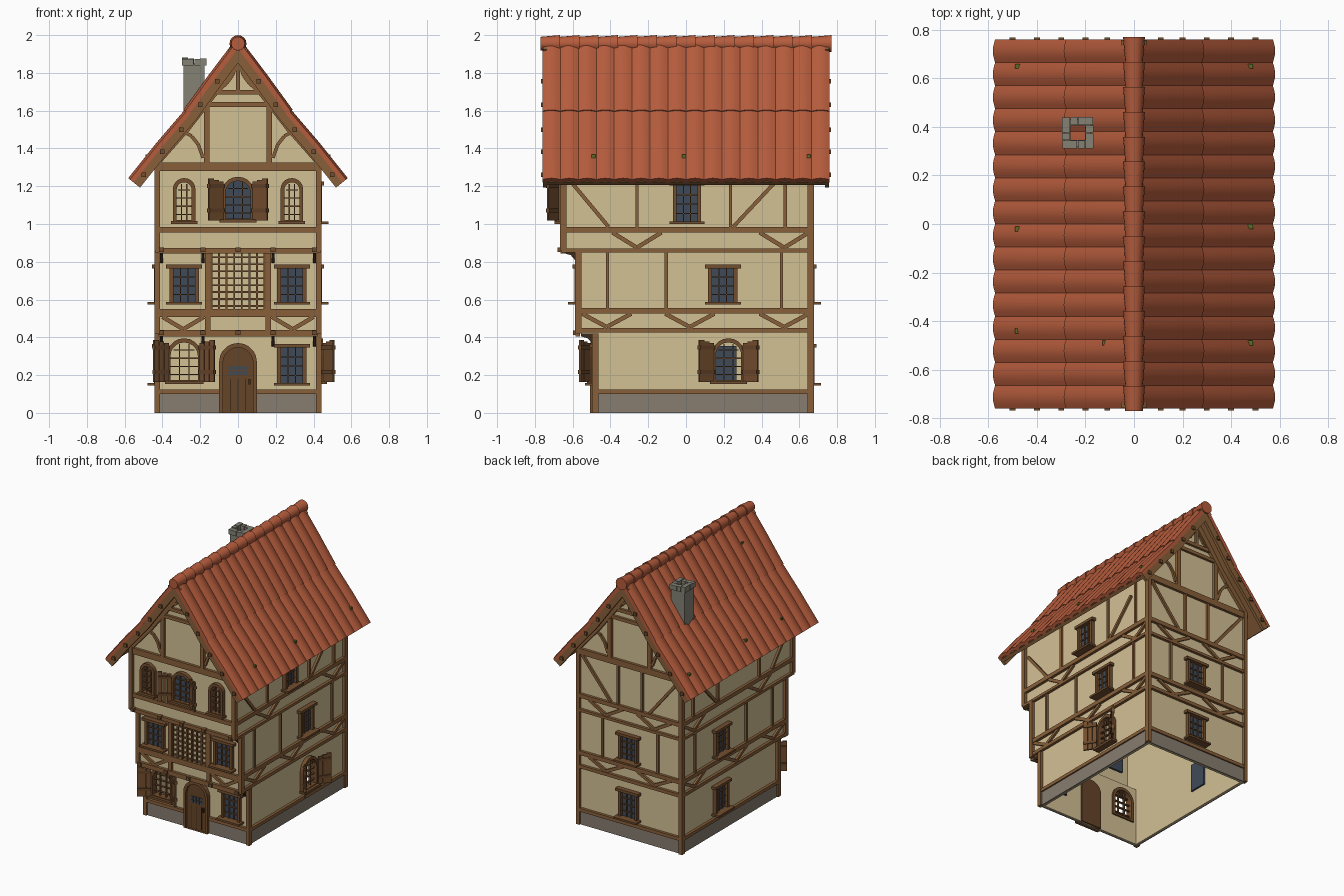
import bpy, bmesh, math, random
from mathutils import Matrix, Vector

if "Cube" in bpy.data.objects:
    bpy.data.objects.remove(bpy.data.objects["Cube"])

random.seed(4)
T = lambda x, y, z=0: Matrix.Translation((x, y, z))
R = lambda a, axis='Z': Matrix.Rotation(math.radians(a), 4, axis)

# flat colours, given as sRGB and stored linear
COLOURS = dict(plaster=(.83, .755, .585), timber=(.535, .375, .225), frame_wood=(.45, .305, .18),
               door_wood=(.40, .27, .16), dark_wood=(.24, .17, .11), glass=(.25, .29, .345),
               plinth_stone=(.53, .49, .44), chimney_stone=(.52, .51, .46),
               roof_tile=(.71, .36, .235), moss=(.36, .42, .15))
mats = {}
for n, c in COLOURS.items():
    mats[n] = bpy.data.materials.new(n)
    mats[n].diffuse_color = (*[((v + .055) / 1.055) ** 2.4 for v in c], 1)

parts = {}


def part(name, mat):
    return parts.setdefault(name, (bmesh.new(), mat))[0]


def loft(name, mat, loops):
    bm = part(name, mat)
    rows = [[bm.verts.new(p) for p in l] for l in loops]
    n = len(rows[0])
    for a, b in zip(rows, rows[1:]):
        for i in range(n):
            bm.faces.new((a[i], a[(i + 1) % n], b[(i + 1) % n], b[i]))
    bm.faces.new(rows[0])
    bm.faces.new(rows[-1])


def prism(name, mat, M, pts, a, b):
    loft(name, mat, [[M @ Vector((x, y, z)) for x, z in pts] for y in (a, b)])


def box(name, mat, M, x0, x1, z0, z1, out, inn=.005):
    prism(name, mat, M, [(x0, z0), (x1, z0), (x1, z1), (x0, z1)], -out, inn)


def beam(name, M, x0, z0, x1, z1, w=.02, out=.015, mat='timber'):
    d = Vector((x1 - x0, z1 - z0)).normalized() * w / 2
    prism(name, mat, M, [(x0 - d.y, z0 + d.x), (x0 + d.y, z0 - d.x),
                         (x1 + d.y, z1 - d.x), (x1 - d.y, z1 + d.x)], -out, .005)


def ring(name, mat, M, outer, inner, a, b):
    bm = part(name, mat)
    q = [[bm.verts.new(M @ Vector((x, y, z))) for x, z in p]
         for p, y in ((outer, a), (inner, a), (inner, b), (outer, b))]
    n = len(outer)
    for k in range(4):
        for i in range(n):
            j, m = (i + 1) % n, (k + 1) % 4
            bm.faces.new((q[k][i], q[k][j], q[m][j], q[m][i]))


def arch(u, z, w, h, n=10):
    r = w / 2
    return [(u - r, z), (u + r, z)] + [(u + r * math.cos(math.pi * i / n), z + h - r + r * math.sin(math.pi * i / n))
                                       for i in range(n + 1)]


def window(side, M, u, z0, z1, w=.155):
    r, f = w / 2, side + "_window_frames"
    box(side + "_window_glass", 'glass', M, u - r + .01, u + r - .01, z0, z1 - .01, .004, .026)
    for s in (-1, 1):
        box(f, 'frame_wood', M, *sorted((u + s * r, u + s * (r - .02))), z0, z1, .026)
    box(f, 'frame_wood', M, u - r - .018, u + r + .018, z1 - .02, z1, .036)
    box(f, 'frame_wood', M, u - r - .018, u + r + .018, z0 - .006, z0 + .008, .06)
    for i in (-1, 1):
        box(f, 'frame_wood', M, u + i * w / 8 - .003, u + i * w / 8 + .003, z0, z1, .012)
    for i in (1, 2, 3):
        z = z0 + (z1 - z0 - .02) * i / 4
        box(f, 'frame_wood', M, u - r, u + r, z - .003, z + .003, .012)


def arched_window(side, M, u, z, w, h, glazed=False, shutters=True):
    f, r = side + "_arched_frames", w / 2
    ring(f, 'frame_wood', M, arch(u, z, w, h), arch(u, z + .014, w - .04, h - .036), -.03, .025)
    hole = arch(u, z + .008, w - .02, h - .02)
    if glazed:
        prism(side + "_arched_glass", 'glass', M, hole, -.004, .026)
    else:
        prism("cutter", 'plaster', M, hole, -.05, .05)
    iw = w / 2 - .018
    for i in (-1, 1):
        x = u + i * iw / 3
        box(f, 'dark_wood', M, x - .003, x + .003, z, z + h - .03, .012)
    for i in (1, 2, 3, 4):
        zz = z + (h - .02) * i / 5
        ww = iw if i < 4 else iw * .75
        box(f, 'dark_wood', M, u - ww, u + ww, zz - .003, zz + .003, .012)
    box(f, 'frame_wood', M, u - r - .01, u + r + .01, z - .008, z + .008, .05)
    # open plank shutters with two battens
    for s in (-1, 1) if shutters else ():
        H = M @ T(u + s * (r - .005), -.028) @ Matrix.Scale(s, 4, (1, 0, 0)) @ R(-35)
        for i in range(3):
            box(side + "_shutters", 'frame_wood', H, .032 * i, .032 * i + .03, z + .004, z + h - .025 + .008 * i, .012, 0)
        for k in (.2, .75):
            box(side + "_shutter_battens", 'door_wood', H, 0, .094, z + h * k, z + h * k + .02, .018, .006)


def vees(name, M, centres, z0, z1, hw):
    for c in centres:
        for s in (-1, 1):
            beam(name, M, c + s * hw, z1, c, z0 + .005, .022)


# wall frames: local x runs along the wall, local -y points outwards
FRONT = [T(0, -.475), T(0, -.565), T(0, -.645)]
BACK = T(0, .655) @ R(180)
SIDES = {"right": (T(.42, 0) @ R(90), 1), "left": (T(-.42, 0) @ R(-90), -1)}

# hollow plaster walls with two jetties on the front, open below
bm = part("walls", 'plaster')
prof = [(-.475, 0), (-.475, .42), (-.565, .42), (-.565, .86), (-.645, .86), (-.645, 1.35), (.655, 1.35), (.655, 0)]
L, Rr = [[bm.verts.new((s * .42, y, z)) for y, z in prof] for s in (-1, 1)]
gable = [[bm.verts.new((x, y, z)) for x, z in ((-.27, 1.53), (0, 1.88), (.27, 1.53))] for y in (-.645, .655)]
bm.faces.new(L)
bm.faces.new(Rr)
for i in range(4):
    bm.faces.new((L[i], L[i + 1], Rr[i + 1], Rr[i]))
rims = [[L[5 + k], *gable[k], Rr[5 + k]] for k in (0, 1)]
bm.faces.new([L[4], *rims[0], Rr[4]])
bm.faces.new([L[7], *rims[1], Rr[7]])
for i in range(4):
    bm.faces.new((rims[0][i], rims[0][i + 1], rims[1][i + 1], rims[1][i]))
bottom = bm.faces.new((L[7], L[0], Rr[0], Rr[7]))
bmesh.ops.recalc_face_normals(bm, faces=bm.faces)
bm.faces.remove(bottom)

# plinth
box("plinth", 'plinth_stone', FRONT[0], -.425, .425, 0, .1, .01)
box("plinth", 'plinth_stone', BACK, -.425, .425, 0, .1, .01)
for M, s in SIDES.values():
    box("plinth", 'plinth_stone', M, *sorted((-.475 * s, .655 * s)), 0, .1, .01)

# corner posts
for s in (-1, 1):
    for i, (z0, z1) in enumerate(((0, .42), (.42, .86), (.86, 1.36))):
        box("corner_posts", 'timber', FRONT[i] @ T(s * .427, 0), -.014, .014, z0, z1, .022, .012)
    box("corner_posts", 'timber', BACK @ T(s * .427, 0), -.014, .014, 0, 1.36, .022, .012)

# side walls
RAILS = ((.1, .125, -.475), (.425, .45, -.58), (.525, .555, -.565), (.85, .87, -.66), (.955, .985, -.645))
for side, (M, s) in SIDES.items():
    n = side + "_timbers"
    for z0, z1, y in RAILS:
        box(n, 'timber', M, *sorted((y * s, .655 * s)), z0, z1, .02)
    vees(n, M, [s * c for c in (-.42, .02, .52)], .45, .525, .13)
    vees(n, M, [s * c for c in (-.26, .52)], .87, .955, .13)
    for y, z0, z1 in ((-.415, .555, .85), (-.105, .555, .85), (.505, .555, .85),
                      (-.26, .985, 1.35), (.235, .985, 1.35), (.525, .985, 1.35)):
        beam(n, M, y * s, z0, y * s, z1, .017)
    beam(n, M, -.61 * s, 1.225, -.41 * s, .985)
    beam(n, M, .48 * s, 1.23, .25 * s, .985)
    window(side, M, .195 * s, .58, .785)
window("left", SIDES["left"][0], -.2, .15, .365)
window("right", SIDES["right"][0], .005, 1.005, 1.225, .15)
arched_window("right", SIDES["right"][0], .225, .16, .175, .235)

# back wall
for z0, z1, _ in RAILS + ((1.28, 1.325, 0),):
    box("back_timbers", 'timber', BACK, -.42, .42, z0, z1, .02)
vees("back_timbers", BACK, (-.2, .2), .45, .525, .14)
vees("back_timbers", BACK, (-.2, .2), .87, .955, .14)
for s in (-1, 1):
    beam("back_timbers", BACK, s * .23, .555, s * .23, .85, .017)
    beam("back_timbers", BACK, s * .1, .985, s * .1, 1.28, .017)
    beam("back_timbers", BACK, s * .4, 1.28, s * .16, .985)
window("back", BACK, -.01, .15, .365)
window("back", BACK, -.01, .58, .785)

# front wall rails, posts and braces
n = "front_timbers"
for s in (-1, 1):
    box(n, 'timber', FRONT[0], *sorted((s * .09, s * .42)), .1, .125, .02)
    box(n, 'timber', FRONT[1], s * .16 - .015, s * .16 + .015, .44, .85, .018)
for i, z0, z1 in ((1, .405, .438), (1, .508, .55), (2, .845, .872), (2, .955, .985), (2, 1.28, 1.325)):
    box(n, 'timber', FRONT[i], -.42, .42, z0, z1, .02)
vees(n, FRONT[1], (-.29, .29), .438, .508, .11)

# jetty corbels and joist ends
for i, top in ((0, .42), (1, .86)):
    for x in (-.405, -.185, .185, .405):
        prism("jetty_corbels", 'dark_wood', FRONT[i] @ T(x + .008, 0) @ R(90),
              [(.005, top - .07), (-.015, top - .06), (-.045, top - .025), (-.08, top - .015), (-.08, top), (.005, top)], 0, .016)
        box("joist_ends", 'frame_wood', FRONT[i + 1], x - .013, x + .013, top - .008, top + .016, .034)
    box("joist_ends", 'frame_wood', FRONT[i + 1], -.013, .013, top - .008, top + .016, .034)

# gables, front and back
for n, M in (("front_gable_timbers", FRONT[2]), ("back_gable_timbers", BACK)):
    box(n, 'timber', M, -.16, .16, 1.62, 1.645, .018)
    box(n, 'timber', M, -.13, .13, 1.685, 1.71, .018)
    beam(n, M, 0, 1.7, 0, 1.86, .022)
    for s in (-1, 1):
        beam(n, M, s * .165, 1.32, s * .165, 1.66, .03, .02)
        for a, b in (((.42, 1.34), (.27, 1.51)), ((.27, 1.51), (0, 1.86))):
            beam(n, M, s * a[0], a[1], s * b[0], b[1], .04, .022)
        arc = ((.29, 1.49), (.245, 1.465), (.21, 1.42), (.185, 1.35))
        arc2 = ((.1, 1.71), (.06, 1.745), (.03, 1.785), (.012, 1.84))
        for c in (arc, arc2):
            for a, b in zip(c, c[1:]):
                beam(n, M, s * a[0], a[1], s * b[0], b[1], .018)

# front windows and lattice
window("front", FRONT[0], .285, .15, .365)
for s in (-1, 1):
    window("front", FRONT[1], s * .285, .58, .785)
    arched_window("front", FRONT[2], s * .285, 1.008, .12, .235, shutters=False)
arched_window("front", FRONT[0], -.285, .16, .185, .235)
arched_window("front", FRONT[2], 0, 1.015, .175, .235, glazed=True)
for i in range(8):
    x = -.14 + .04 * i
    box("front_lattice", 'frame_wood', FRONT[1], x - .005, x + .005, .55, .85, .014)
    z = .565 + .037 * i
    box("front_lattice", 'frame_wood', FRONT[1], -.145, .145, z - .005, z + .005, .01)

# arched front door
prism("front_door", 'door_wood', FRONT[0], arch(0, 0, .17, .35), -.014, .026)
ring("door_frame", 'frame_wood', FRONT[0], arch(0, 0, .2, .37), arch(0, .001, .16, .345), -.032, .01)
for i in range(4):
    x = -.039 + .026 * i
    for z in (.2, .227):
        box("door_lights", 'glass', FRONT[0], x - .01, x + .01, z, z + .021, .018)
for x in (-.04, 0, .04):
    box("door_grooves", 'dark_wood', FRONT[0], x - .002, x + .002, .01, .18, .016)
box("door_handle", 'dark_wood', FRONT[0], .055, .065, .15, .18, .03)

# roof
ROOF = [(0, 1.965), (.14, 1.78), (.27, 1.6), (.42, 1.425), (.572, 1.235)]


def roof_z(x):
    for (a, za), (b, zb) in zip(ROOF, ROOF[1:]):
        if x <= b:
            return za + (zb - za) * (x - a) / (b - a)
    return ROOF[-1][1]


def sheet(name, mat, pts, ys, lift, thick, wave=lambda y: 0):
    nrm = []
    for i in range(len(pts)):
        a, b = pts[max(i - 1, 0)], pts[min(i + 1, len(pts) - 1)]
        nrm.append(Vector((a[1] - b[1], b[0] - a[0])).normalized())
    for s in (-1, 1):
        loops = []
        for y in ys:
            edge = [[Vector(p) + n * (lift + wave(y) - t) for p, n in zip(pts, nrm)] for t in (0, thick)]
            loops.append([(s * p.x, y, p.y) for p in edge[0] + edge[1][::-1]])
        loft(name, mat, loops)


rolls = 16
ys = [-.76 + 1.52 * i / (rolls * 6) for i in range(rolls * 6 + 1)]
ripple = lambda y: .012 * abs(math.sin(math.pi * rolls * (y + .76) / 1.52))
sheet("lower_roof_tiles", 'roof_tile', ROOF[2:], ys, 0, .025, ripple)
sheet("upper_roof_tiles", 'roof_tile', ROOF[:2] + [(.275, 1.594)], ys, .006, .028, ripple)
sheet("roof_boards", 'timber', ROOF, (-.74, .74), -.02, .024)
for s in (-1, 1):
    sheet("barge_boards", 'timber', ROOF, (s * .735, s * .757), -.018, .05)
    for x in (-.5, -.4, -.3, -.2, -.11, .11, .2, .3, .4, .5):
        box("purlin_ends", 'frame_wood', T(x, s * .757, roof_z(abs(x)) - .065), -.012, .012, -.012, .012, .011, .011)
for i in range(15):
    y = -.77 + 1.54 * i / 15
    loft("ridge_tiles", 'roof_tile', [[(r * math.cos(a * math.pi / 8), yy, 1.955 + r * math.sin(a * math.pi / 8))
         for a in range(16)] for yy, r in ((y, .036), (y + 1.54 / 15, .045))])
for x, y in ((-.48, .65), (.48, .65), (-.48, -.02), (.48, -.01), (-.48, -.44), (.48, -.49), (-.12, -.49)):
    box("moss_tufts", 'moss', T(x, y, roof_z(abs(x)) + .012), -.01, .01, -.012, .006, .01, .01)

# hollow chimney with a rough cap
C = T(-.2325, .375) @ R(90, 'X')
sq = lambda h: [(-h, -h), (h, -h), (h, h), (-h, h)]
ring("chimney_shaft", 'chimney_stone', C, sq(.056), sq(.03), 1.45, 1.85)
for k in range(4):
    K = T(-.2325, .375) @ R(90 * k)
    for x0, x1 in ((-.063, -.002), (.001, .03)):
        box("chimney_cap", 'chimney_stone', K, x0, x1, 1.838, 1.872 + random.random() * .01, .065, -.032)

# turn every part into an object
objs = {}
for name, (bm, mat) in parts.items():
    if name != "walls":
        bmesh.ops.recalc_face_normals(bm, faces=bm.faces)
    me = bpy.data.meshes.new(name)
    bm.to_mesh(me)
    me.materials.append(mats[mat])
    objs[name] = bpy.data.objects.new(name, me)
    bpy.context.collection.objects.link(objs[name])

# wall thickness and open window holes
walls, cutter = objs["walls"], objs["cutter"]
cutter.hide_render = True
sol = walls.modifiers.new("thickness", 'SOLIDIFY')
sol.thickness, sol.offset = .02, -1
cut = walls.modifiers.new("holes", 'BOOLEAN')
cut.object, cut.operation, cut.solver = cutter, 'DIFFERENCE', 'EXACT'
walls.data = bpy.data.meshes.new_from_object(walls.evaluated_get(bpy.context.evaluated_depsgraph_get()))
walls.modifiers.clear()
bpy.data.objects.remove(cutter)

# smooth the round tiles
for name in ("lower_roof_tiles", "upper_roof_tiles", "ridge_tiles"):
    objs[name].select_set(True)
bpy.context.view_layer.objects.active = objs["ridge_tiles"]
bpy.ops.object.shade_smooth_by_angle(angle=math.radians(35))

for m in bpy.data.materials:
    if m.users and not m.is_grease_pencil:
        m.use_nodes = True
        m.node_tree.nodes["Principled BSDF"].inputs["Base Color"].default_value = m.diffuse_color
